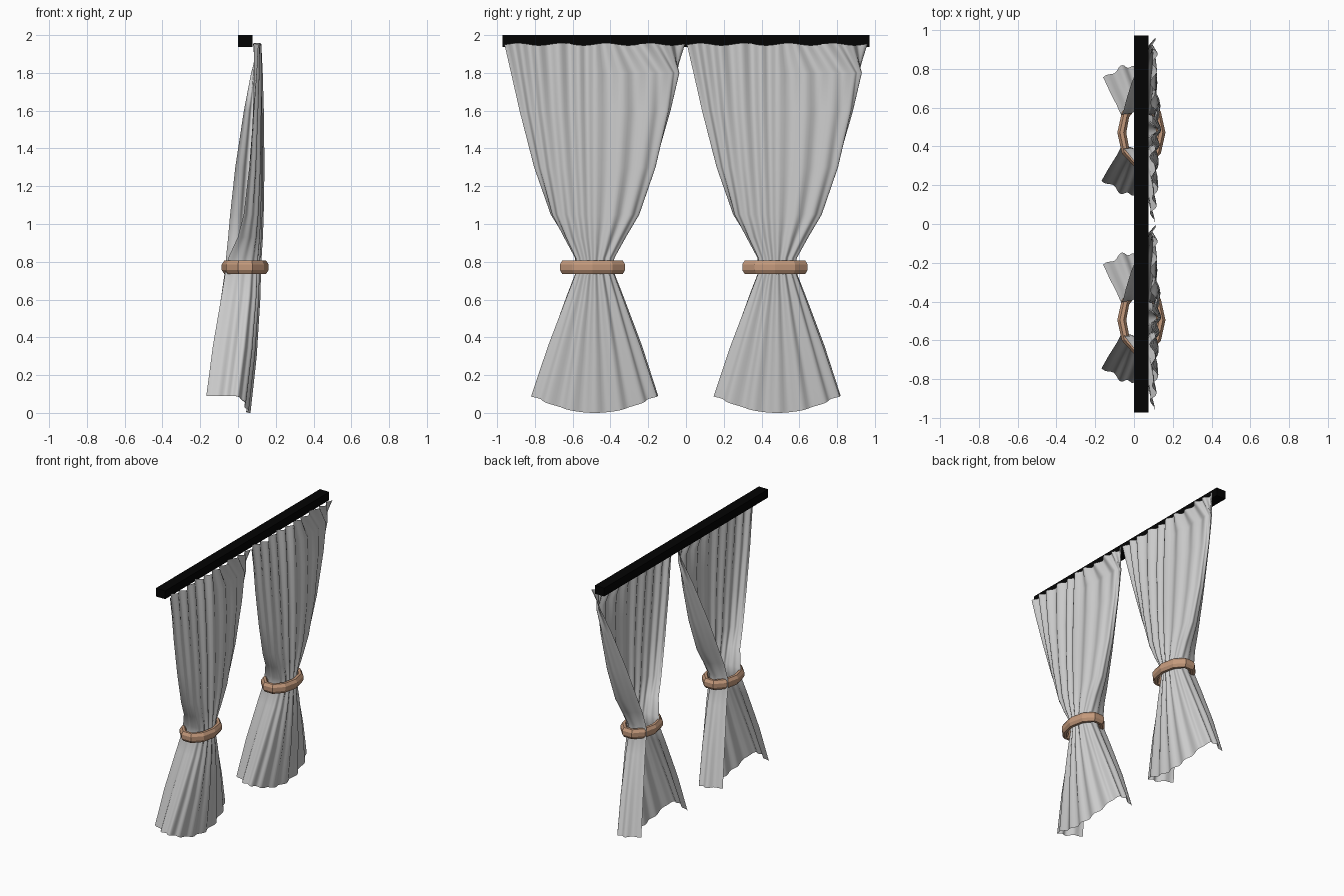
import bpy, bmesh
from math import sin, cos, pi, radians

if "Cube" in bpy.data.objects:
    bpy.data.objects.remove(bpy.data.objects["Cube"])


def material(name, color):
    m = bpy.data.materials.new(name)
    m.diffuse_color = (*color, 1)
    m.use_nodes = True
    m.node_tree.nodes["Principled BSDF"].inputs["Base Color"].default_value = m.diffuse_color
    return m


def mesh_object(name, bm, mat=None):
    me = bpy.data.meshes.new(name)
    bm.to_mesh(me)
    bm.free()
    ob = bpy.data.objects.new(name, me)
    bpy.context.collection.objects.link(ob)
    if mat:
        me.materials.append(mat)
    return ob


black = material("black", (0.001, 0.001, 0.001))
brown = material("tan", (0.55, 0.32, 0.2))

# Rail
bm = bmesh.new()
bmesh.ops.create_cube(bm, size=1)
for v in bm.verts:
    v.co = (0.0375 + v.co.x * 0.077, v.co.y * 1.944, 1.969 + v.co.z * 0.062)
mesh_object("curtain_rail", bm, black)

# Cloth rows: height, half width, middle x, then (edge x, wrap angle) for the
# near (-y) and far (+y) edges, and pleat depth
ROWS = [
    (1.952, 0.484, 0.102, 0.102, 25, 0.102, 25, 0.018),
    (1.80, 0.448, 0.112, 0.095, 40, 0.072, 105, 0.016),
    (1.60, 0.402, 0.120, 0.080, 55, 0.035, 119, 0.014),
    (1.30, 0.324, 0.126, 0.058, 70, -0.010, 132, 0.012),
    (1.05, 0.236, 0.123, 0.030, 90, -0.037, 140, 0.011),
    (0.93, 0.165, 0.120, 0.000, 105, -0.048, 140, 0.010),
    (0.82, 0.105, 0.113, -0.050, 115, -0.060, 130, 0.010),
    (0.74, 0.100, 0.110, -0.065, 118, -0.067, 120, 0.010),
    (0.60, 0.147, 0.106, -0.085, 120, -0.085, 120, 0.010),
    (0.30, 0.243, 0.085, -0.130, 125, -0.125, 122, 0.012),
    (0.00, 0.332, 0.052, -0.165, 128, -0.155, 125, 0.012),
]
COLS = 80


def curtain(name, cy):
    bm = bmesh.new()
    grid = []
    for z, h, xm, xn, wn, xf, wf, amp in ROWS:
        row = []
        low = max(0, 1 - z / 0.8)          # hem lift, fading out at the tie
        for i in range(COLS + 1):
            u = -1 + 2 * i / COLS
            xe, a = (xn, radians(wn)) if u < 0 else (xf, radians(wf))
            t = u * a
            p = amp * (0.85 * cos(10 * pi * (u + 0.02 * sin(7 * u))) + 0.4 * sin(9 * u + 1))
            x = xm - (xm - xe) * abs(u) ** 2.8 + p * cos(t)
            y = (h - 0.4 * amp) * sin(t) / sin(min(a, pi / 2)) + p * sin(t) * min(1, low + 0.4)
            zz = z + 0.09 * low * sin(min(abs(t), pi / 2)) ** 2
            if z > 1.9:
                zz += 0.006 * sin(13 * u)
            row.append(bm.verts.new((x, cy + y, zz)))
        grid.append(row)
    for r0, r1 in zip(grid, grid[1:]):
        for i in range(COLS):
            bm.faces.new((r1[i], r1[i + 1], r0[i + 1], r0[i]))
    for f in bm.faces:
        f.smooth = True
    mesh_object(name, bm)


# Ten-sided oval tie with an eight-sided section
def tie(name, cy):
    bm = bmesh.new()
    rings = []
    for i in range(10):
        t = 2 * pi * i / 10
        ring = []
        for j in range(8):
            s = 2 * pi * (j + 0.5) / 8
            o = 0.025 * cos(s)
            ring.append(bm.verts.new((0.038 + (0.101 + o) * cos(t),
                                      cy + (0.159 + o) * sin(t),
                                      0.771 + 0.038 * sin(s))))
        rings.append(ring)
    for i in range(10):
        a, b = rings[i], rings[(i + 1) % 10]
        for j in range(8):
            k = (j + 1) % 8
            bm.faces.new((a[j], b[j], b[k], a[k]))
    bmesh.ops.recalc_face_normals(bm, faces=bm.faces)
    mesh_object(name, bm, brown)


for side, cy in (("front", -0.483), ("back", 0.483)):
    curtain(side + "_curtain", cy)
    tie(side + "_tie", cy - 0.012)
